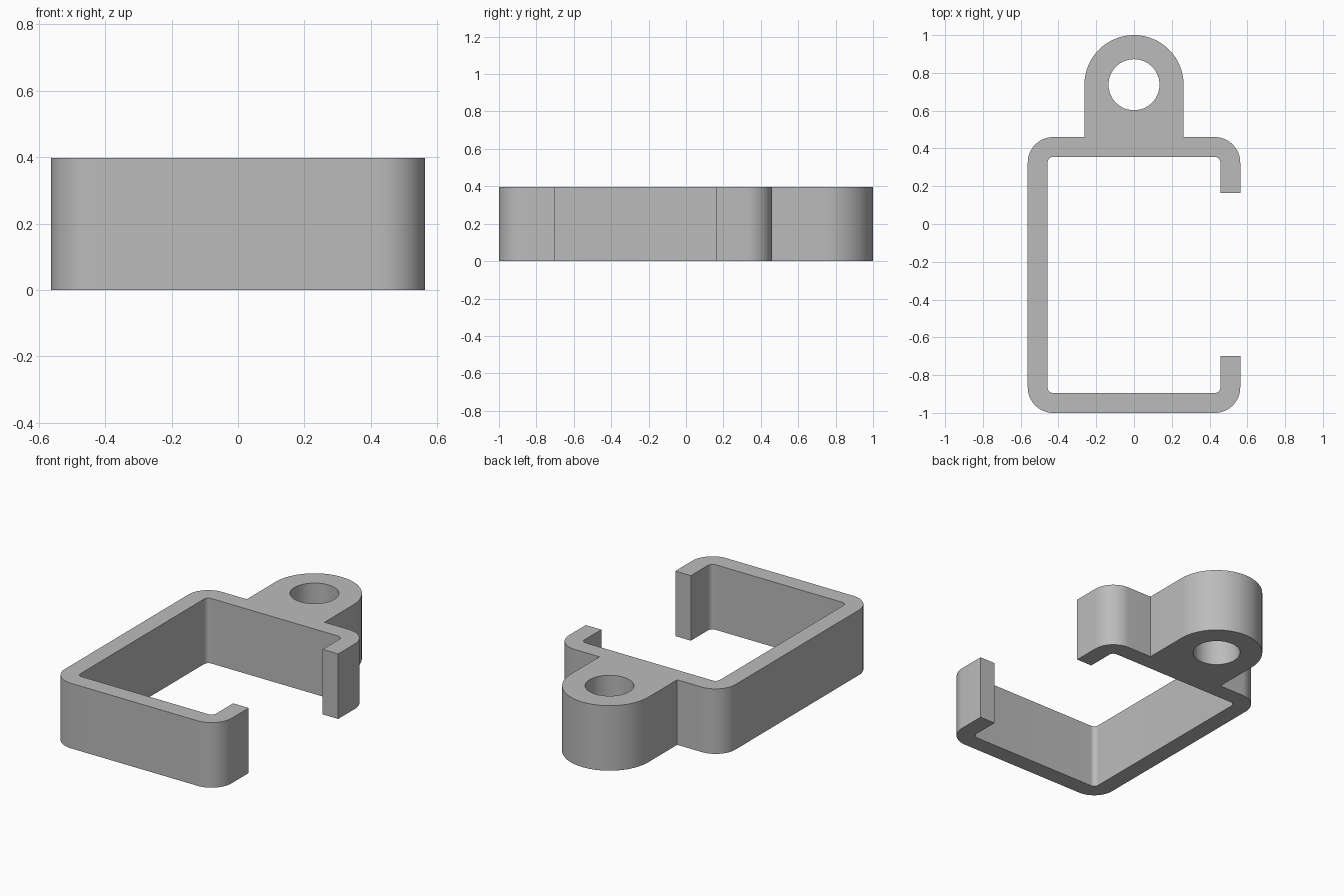
import bpy
import bmesh
import math
from mathutils import Vector

if "Cube" in bpy.data.objects:
    bpy.data.objects.remove(bpy.data.objects["Cube"], do_unlink=True)

HEIGHT = 0.397
SIDE, FRONT, BACK = 0.5625, -1.0, 0.46      # outer limits of the clip
WALL = 0.105
OUTER_R, INNER_R = 0.135, 0.03
LIP_BACK, LIP_FRONT = 0.163, -0.70          # ends of the two lips
LUG_R, HOLE_R = 0.2625, 0.135


def rounded(corners, steps=16):
    """Outline through (x, y, radius) corners, each replaced by an arc."""
    path = []
    for i, (x, y, r) in enumerate(corners):
        p = Vector((x, y))
        if r == 0:
            path.append(p)
            continue
        a = (Vector(corners[i - 1][:2]) - p).normalized()
        b = (Vector(corners[(i + 1) % len(corners)][:2]) - p).normalized()
        centre = p + (a + b) * r
        for k in range(steps + 1):
            t = k / steps * math.pi / 2
            q = centre - b * r * math.cos(t) - a * r * math.sin(t)
            if not path or (q - path[-1]).length > 1e-5:
                path.append(q)
    return path


def add_loop(bm, path):
    verts = [bm.verts.new((p.x, p.y, 0)) for p in path]
    return [bm.edges.new((v, verts[(i + 1) % len(verts)])) for i, v in enumerate(verts)]


# C-shaped clip wall with the rounded lug on its back
inner = SIDE - WALL
outline = rounded([
    (SIDE, LIP_BACK, 0), (SIDE, BACK, OUTER_R),
    (LUG_R, BACK, 0), (LUG_R, 1, LUG_R), (-LUG_R, 1, LUG_R), (-LUG_R, BACK, 0),
    (-SIDE, BACK, OUTER_R), (-SIDE, FRONT, OUTER_R), (SIDE, FRONT, OUTER_R),
    (SIDE, LIP_FRONT, 0), (inner, LIP_FRONT, 0),
    (inner, FRONT + WALL, INNER_R), (-inner, FRONT + WALL, INNER_R),
    (-inner, BACK - WALL, INNER_R), (inner, BACK - WALL, INNER_R),
    (inner, LIP_BACK, 0),
])

# Round hole through the lug
hole = [Vector((HOLE_R * math.cos(math.tau * i / 64),
                1 - LUG_R + HOLE_R * math.sin(math.tau * i / 64))) for i in range(64)]

bm = bmesh.new()
edges = add_loop(bm, outline) + add_loop(bm, hole)
bmesh.ops.triangle_fill(bm, edges=edges, use_beauty=True, use_dissolve=False)
top = bmesh.ops.extrude_face_region(bm, geom=bm.faces[:], use_keep_orig=True)["geom"]
bmesh.ops.translate(bm, vec=(0, 0, HEIGHT),
                    verts=[g for g in top if isinstance(g, bmesh.types.BMVert)])
bmesh.ops.recalc_face_normals(bm, faces=bm.faces[:])
mesh = bpy.data.meshes.new("clip_bracket")
bm.to_mesh(mesh)
bm.free()

clip = bpy.data.objects.new("clip_bracket", mesh)
bpy.context.collection.objects.link(clip)

# Plain grey
grey = bpy.data.materials.new("plain grey")
grey.use_nodes = True
colour = (0.5, 0.5, 0.5, 1)
grey.diffuse_color = colour
grey.node_tree.nodes["Principled BSDF"].inputs["Base Color"].default_value = colour
mesh.materials.append(grey)

bpy.context.view_layer.objects.active = clip
clip.select_set(True)
bpy.ops.object.shade_smooth_by_angle(angle=math.radians(30))
